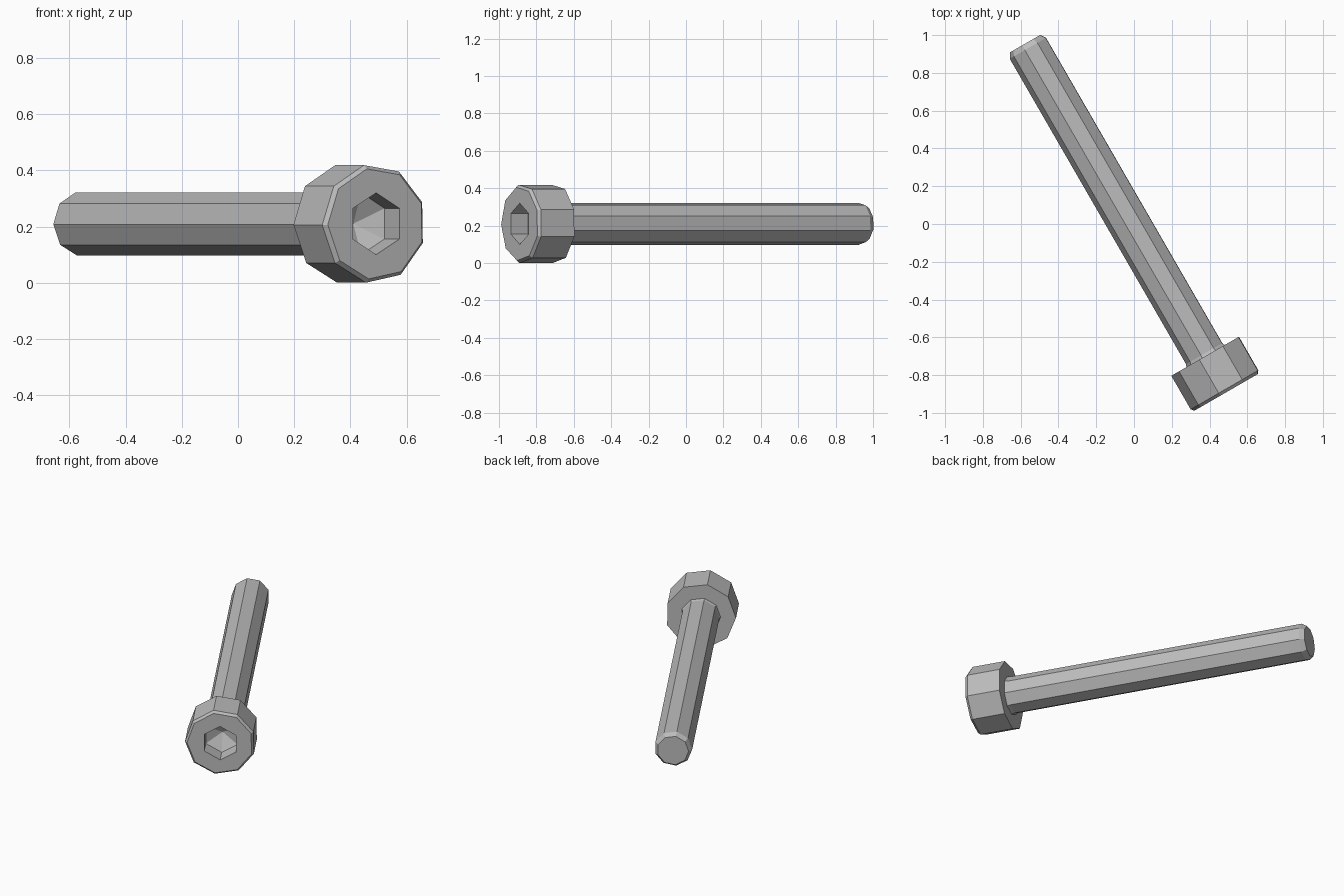
import bpy
import bmesh
from math import cos, sin, radians, tau

if "Cube" in bpy.data.objects:
    bpy.data.objects.remove(bpy.data.objects["Cube"])

SIDES = 9
ROLL = radians(1.1)

steel = bpy.data.materials.new("steel_grey")
steel.use_nodes = True
steel.diffuse_color = (0.5, 0.5, 0.5, 1)
steel.node_tree.nodes["Principled BSDF"].inputs["Base Color"].default_value = (0.5, 0.5, 0.5, 1)


def ring(bm, radius, z, sides=SIDES, start=radians(180) + ROLL):
    return [bm.verts.new((radius * cos(start + tau * i / sides),
                          radius * sin(start + tau * i / sides), z))
            for i in range(sides)]


def loft(bm, rings):
    for a, b in zip(rings, rings[1:]):
        for i in range(len(a)):
            j = (i + 1) % len(a)
            bm.faces.new((a[i], a[j], b[j], b[i]))


def edges_of(bm, loop):
    return [bm.edges.get((v, loop[i - 1])) for i, v in enumerate(loop)]


def finish(bm, name):
    # Lay the bolt down, its axis turned 30 degrees, head towards the front
    bmesh.ops.recalc_face_normals(bm, faces=bm.faces[:])
    mesh = bpy.data.meshes.new(name)
    bm.to_mesh(mesh)
    bm.free()
    mesh.materials.append(steel)
    obj = bpy.data.objects.new(name, mesh)
    obj.rotation_euler = (radians(90), 0, radians(30))
    obj.location = (-0.016, -0.009, 0.21)
    bpy.context.collection.objects.link(obj)


# Bolt head: bevelled nine-sided cap with a hexagonal socket
bm = bmesh.new()
outer = [ring(bm, 0.2125, 0.795), ring(bm, 0.2125, 1.0), ring(bm, 0.199, 1.016)]
loft(bm, outer)
bm.faces.new(outer[0])
socket = [ring(bm, 0.11, z, 6, radians(90)) for z in (1.016, 0.909)]
loft(bm, socket)
bmesh.ops.triangle_fill(bm, use_beauty=True, normal=(0, 0, 1),
                        edges=edges_of(bm, outer[-1]) + edges_of(bm, socket[0]))
# Drilled cone at the bottom of the socket
apex = bm.verts.new((0, 0, 0.853))
floor = socket[-1]
for i, v in enumerate(floor):
    bm.faces.new((floor[i - 1], v, apex))
finish(bm, "bolt_head")

# Shaft: slight flare under the head, bevelled tip
bm = bmesh.new()
profile = [(0.12, 0.795), (0.114, 0.78), (0.114, -1.086), (0.095, -1.115)]
rings = [ring(bm, r, z) for r, z in profile]
loft(bm, rings)
bm.faces.new(rings[0])
bm.faces.new(rings[-1])
finish(bm, "bolt_shaft")
